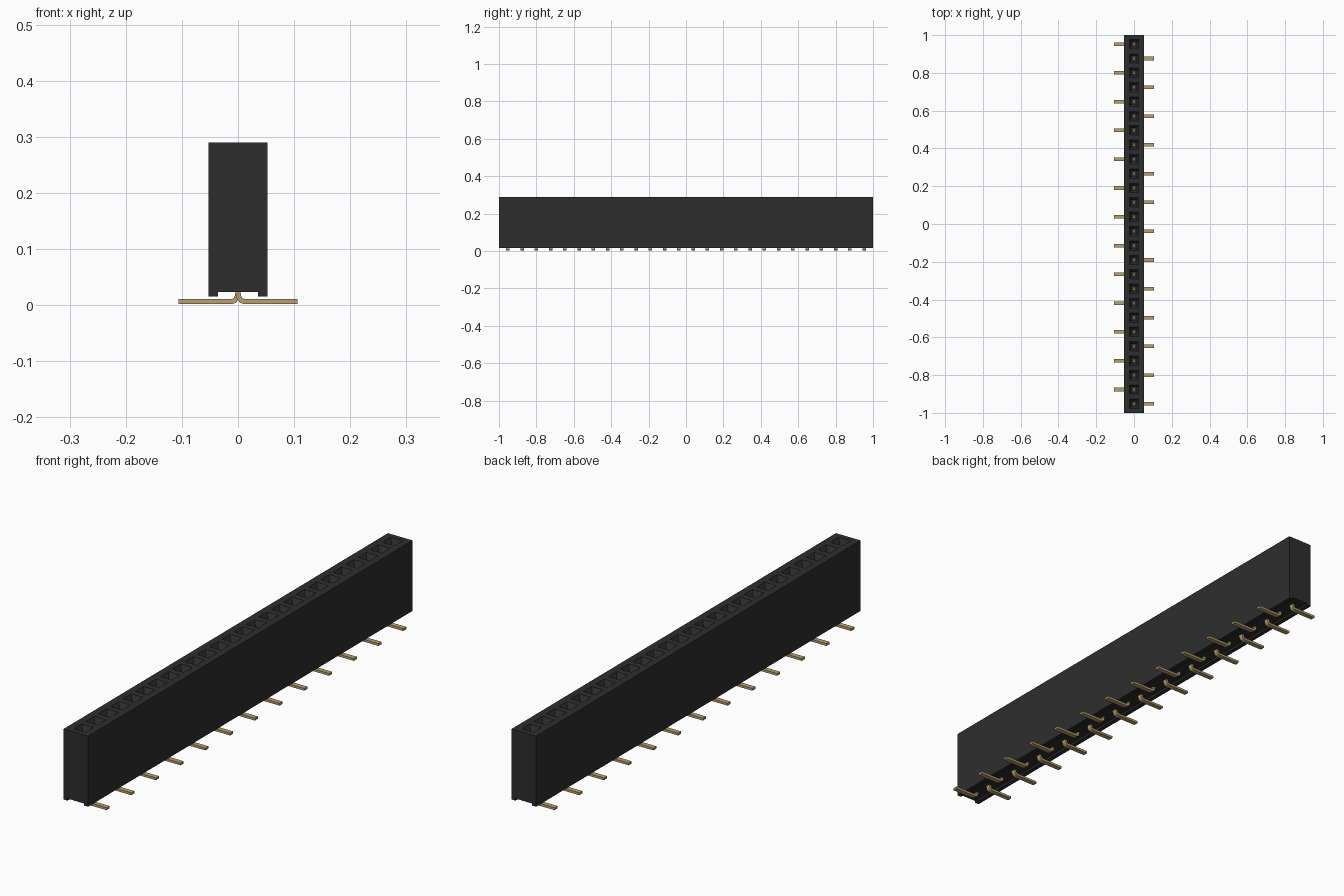
import bpy
import bmesh

cube = bpy.data.objects.get("Cube")
if cube:
    bpy.data.objects.remove(cube, do_unlink=True)

COUNT, PITCH = 26, 0.0762
HALF_W, TOP = 0.053, 0.29
centres = [(i - (COUNT - 1) / 2) * PITCH for i in range(COUNT)]


def material(name, rgb):
    mat = bpy.data.materials.new(name)
    mat.use_nodes = True
    mat.diffuse_color = (*rgb, 1)
    mat.node_tree.nodes["Principled BSDF"].inputs["Base Color"].default_value = (*rgb, 1)
    return mat


black = material("black plastic", (0.027, 0.027, 0.027))
gold = material("gold metal", (0.48, 0.35, 0.16))


def finish(name, bm, mat):
    bmesh.ops.remove_doubles(bm, verts=bm.verts, dist=0.0001)
    bmesh.ops.recalc_face_normals(bm, faces=bm.faces)
    mesh = bpy.data.meshes.new(name)
    bm.to_mesh(mesh)
    bm.free()
    mesh.materials.append(mat)
    obj = bpy.data.objects.new(name, mesh)
    bpy.context.collection.objects.link(obj)
    return obj


def bridge(bm, a, b):
    n = len(a)
    for i in range(n):
        j = (i + 1) % n
        bm.faces.new((a[i], a[j], b[j], b[i]))


def rect(bm, x, y0, y1, z):
    return [bm.verts.new(p) for p in ((-x, y0, z), (x, y0, z), (x, y1, z), (-x, y1, z))]


# Housing: channelled underside, one funnel socket per pitch on top
bm = bmesh.new()
edges = [-1] + [y + PITCH / 2 for y in centres[:-1]] + [1]
profile = [(HALF_W, TOP), (-HALF_W, TOP), (-HALF_W, 0.015), (-0.036, 0.015),
           (-0.036, 0.023), (0.036, 0.023), (0.036, 0.015), (HALF_W, 0.015)]
sections = [[bm.verts.new((x, y, z)) for x, z in profile] for y in edges]
for a, b in zip(sections, sections[1:]):
    for i in range(1, len(profile)):
        j = (i + 1) % len(profile)
        bm.faces.new((a[i], a[j], b[j], b[i]))
bm.faces.new(sections[0])
bm.faces.new(sections[-1])
for i, y in enumerate(centres):
    ring = rect(bm, HALF_W, edges[i], edges[i + 1], TOP)
    for half, z in ((0.025, TOP), (0.013, 0.268), (0.013, 0.1)):
        inner = rect(bm, half, y - half, y + half, z)
        bridge(bm, ring, inner)
        ring = inner
    bm.faces.new(ring)
finish("housing", bm, black)

# Pins: bent strips, feet alternating to either side
path = [(0, 0.12), (0, 0.022), (0.002, 0.013), (0.006, 0.008), (0.012, 0.006), (0.106, 0.006)]
for i, y in enumerate(centres):
    side = 1 if i % 2 == 0 else -1
    bm = bmesh.new()
    rings = []
    for k, (x, z) in enumerate(path):
        x0, z0 = path[max(k - 1, 0)]
        x1, z1 = path[min(k + 1, len(path) - 1)]
        length = ((x1 - x0) ** 2 + (z1 - z0) ** 2) ** 0.5
        nx, nz = -(z1 - z0) / length * 0.0045, (x1 - x0) / length * 0.0045
        rings.append([bm.verts.new((side * (x + s * nx), y + t * 0.0095, z + s * nz))
                      for s, t in ((-1, -1), (1, -1), (1, 1), (-1, 1))])
    for a, b in zip(rings, rings[1:]):
        bridge(bm, a, b)
    bm.faces.new(rings[0])
    bm.faces.new(rings[-1])
    finish(f"pin_{i + 1}", bm, gold)
